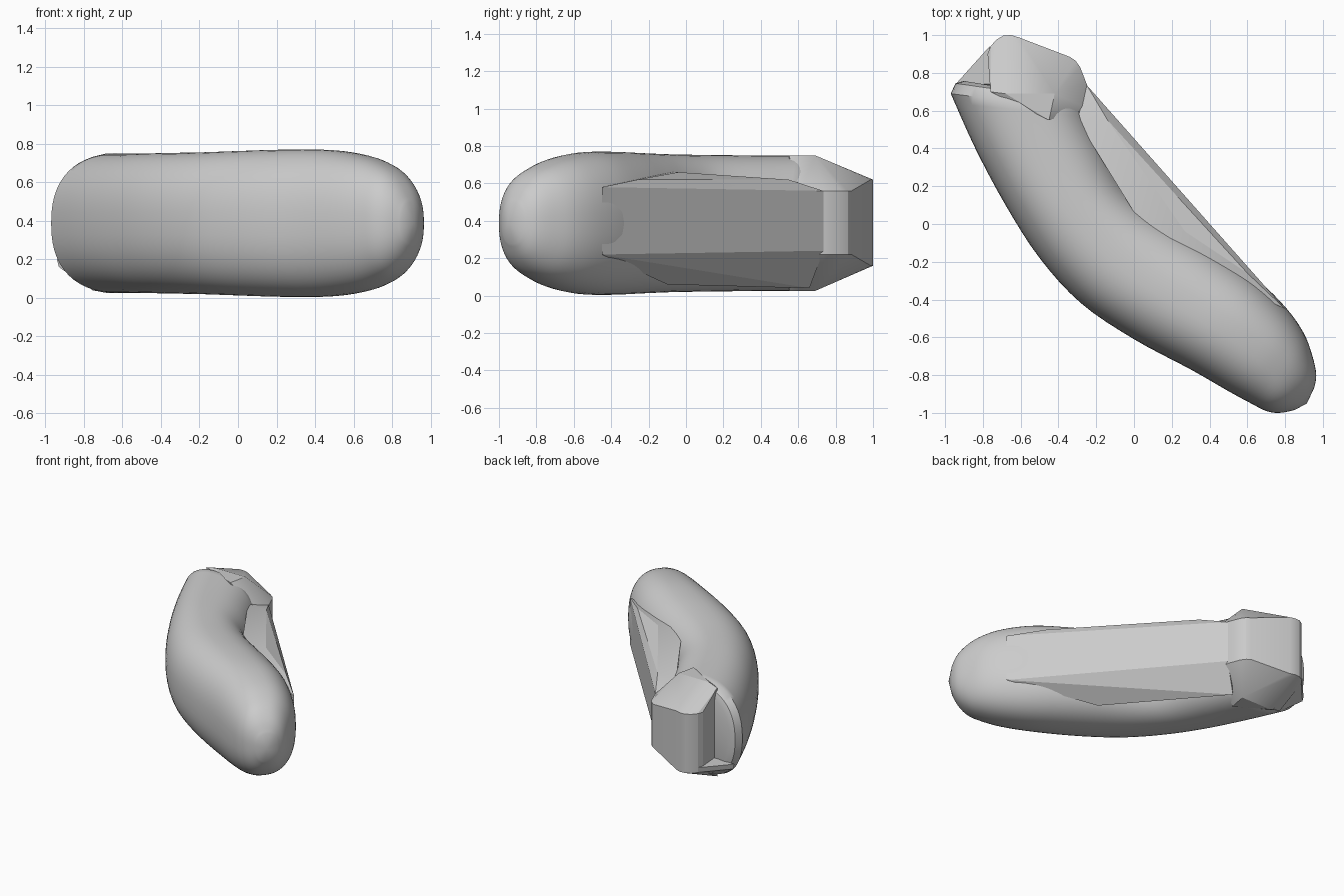
import bpy, bmesh, math
from mathutils import Vector

if "Cube" in bpy.data.objects:
    bpy.data.objects.remove(bpy.data.objects["Cube"])

ZC = 0.387


def finish(bm, name, angle):
    bmesh.ops.recalc_face_normals(bm, faces=bm.faces)
    me = bpy.data.meshes.new(name)
    bm.to_mesh(me)
    bm.free()
    ob = bpy.data.objects.new(name, me)
    bpy.context.collection.objects.link(ob)
    bpy.ops.object.select_all(action='DESELECT')
    ob.select_set(True)
    bpy.context.view_layer.objects.active = ob
    bpy.ops.object.shade_smooth_by_angle(angle=math.radians(angle))
    return ob


def hull(name, pts, angle=20):
    bm = bmesh.new()
    for p in pts:
        bm.verts.new(p)
    res = bmesh.ops.convex_hull(bm, input=bm.verts)
    loose = [v for v in bm.verts if not v.link_faces]
    bmesh.ops.delete(bm, geom=loose, context='VERTS')
    return finish(bm, name, angle)


def catmull(a, b, c, d, t):
    return 0.5 * (2*b + (c-a)*t + (2*a-5*b+4*c-d)*t*t + (3*b-a-3*c+d)*t**3)


# curved body: outer edge xy, inner edge xy, half height
stations = [
    (-0.97, 0.69, -0.25, 0.60, 0.362),
    (-0.84, 0.40, -0.15, 0.40, 0.362),
    (-0.68, 0.10, -0.03, 0.18, 0.365),
    (-0.50, -0.18, 0.12, 0.05, 0.368),
    (-0.28, -0.42, 0.29, -0.05, 0.375),
    (0.00, -0.61, 0.47, -0.16, 0.382),
    (0.30, -0.77, 0.66, -0.30, 0.380),
    (0.50, -0.885, 0.81, -0.45, 0.352),
    (0.62, -0.95, 0.90, -0.58, 0.31),
    (0.70, -0.99, 0.945, -0.70, 0.26),
    (0.77, -1.00, 0.965, -0.80, 0.19),
    (0.85, -0.985, 0.953, -0.87, 0.11),
]
# back end rounds over into a lip
lip = [(-0.90, 0.757, -0.36, 0.67, 0.29), (-0.945, 0.745, -0.30, 0.65, 0.335)]

path = []
n = len(stations)
for i in range(n - 1):
    q = [stations[min(max(i + k, 0), n - 1)] for k in (-1, 0, 1, 2)]
    for j in range(4):
        path.append([catmull(*v, j / 4) for v in zip(*q)])
path = lip + path + [stations[-1]]

SEG = 56
bm = bmesh.new()
rings = []
for lx, ly, rx, ry, h in path:
    ring = []
    for k in range(SEG):
        a = 2 * math.pi * k / SEG
        c, s = math.cos(a), math.sin(a)
        u = math.copysign(abs(c) ** 0.84, c)
        w = math.copysign(abs(s) ** 0.84, s)
        f = (u + 1) / 2
        ring.append(bm.verts.new((lx + (rx-lx)*f, ly + (ry-ly)*f, ZC + h*w)))
    rings.append(ring)
for r0, r1 in zip(rings, rings[1:]):
    for k in range(SEG):
        m = (k + 1) % SEG
        bm.faces.new((r0[k], r0[m], r1[m], r1[k]))
bm.faces.new(rings[0])
tip = bm.verts.new((0.915, -0.95, ZC))
for k in range(SEG):
    bm.faces.new((rings[-1][k], rings[-1][(k + 1) % SEG], tip))
finish(bm, "curved_body", 40)

# chamfered block at the back with rounded corners
outline = [(-0.775, 0.90), (-0.76, 0.94), (-0.73, 0.975), (-0.69, 0.998),
           (-0.65, 1.0), (-0.61, 0.988)]
pts = [(x, y, z) for x, y in outline for z in (0.16, 0.62)]
pts += [(x, y, z) for x, y in [(-0.34, 0.885), (-0.31, 0.865), (-0.285, 0.83),
                               (-0.25, 0.74), (-0.24, 0.61)]
        for z in (0.22, 0.56)]
pts += [(-0.76, 0.70, z) for z in (0.04, 0.73)]
pts += [(x, y, z) for x, y in [(-0.68, 0.69), (-0.42, 0.69), (-0.45, 0.55)]
        for z in (0.025, 0.75)]
hull("end_block", pts)

# web spanning the inside of the bend
hull("inner_web", [
    (-0.25, 0.735, 0.24), (-0.25, 0.735, 0.56),
    (0.60, -0.26, 0.20), (0.60, -0.26, 0.62),
    (0.80, -0.45, 0.22), (0.80, -0.45, 0.58),
    (-0.14, 0.55, 0.62), (0.27, -0.04, 0.66),
    (-0.36, 0.66, 0.04), (0.25, -0.10, 0.06),
    (-0.30, 0.55, 0.62), (0.10, -0.10, 0.66),
])

# low wedge filling the corner beside the block
hull("corner_wedge", [
    (-0.94, 0.745, 0.20), (-0.765, 0.94, 0.20), (-0.76, 0.74, 0.20),
    (-0.93, 0.745, 0.16), (-0.765, 0.93, 0.16), (-0.70, 0.70, 0.03),
    (-0.82, 0.70, 0.08),
])
